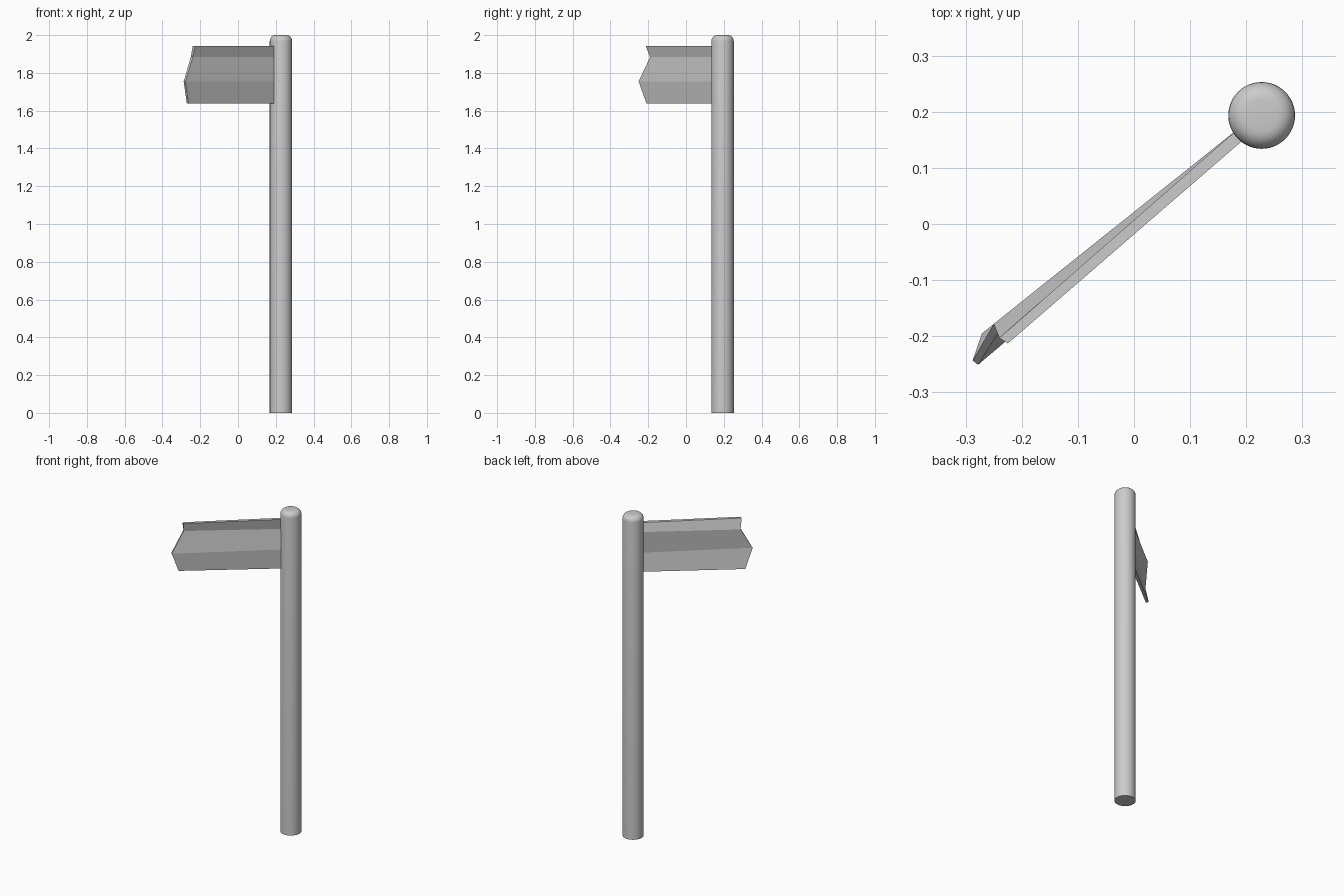
import bpy, bmesh, math
from mathutils import Vector

if "Cube" in bpy.data.objects:
    bpy.data.objects.remove(bpy.data.objects["Cube"])

POLE = Vector((0.2275, 0.1935))
R, H, ROUND, SIDES = 0.0595, 2.0, 0.032, 48


def make_object(name, bm):
    bmesh.ops.recalc_face_normals(bm, faces=bm.faces)
    mesh = bpy.data.meshes.new(name)
    bm.to_mesh(mesh)
    bm.free()
    ob = bpy.data.objects.new(name, mesh)
    bpy.context.collection.objects.link(ob)
    return ob


# pole: stacked rings with a rounded top rim
profile = [(R, 0.0)]
for i in range(7):
    a = math.radians(90 * i / 6)
    profile.append((R - ROUND + ROUND * math.cos(a), H - ROUND + ROUND * math.sin(a)))
bm = bmesh.new()
rings = []
for r, z in profile:
    rings.append([bm.verts.new((POLE.x + r * math.cos(t), POLE.y + r * math.sin(t), z))
                  for t in (2 * math.pi * k / SIDES for k in range(SIDES))])
for lo, hi in zip(rings, rings[1:]):
    for k in range(SIDES):
        j = (k + 1) % SIDES
        bm.faces.new((lo[k], lo[j], hi[j], hi[k]))
bm.faces.new(rings[0])
bm.faces.new(rings[-1])
pole = make_object("pole", bm)
bpy.context.view_layer.objects.active = pole
pole.select_set(True)
bpy.ops.object.shade_smooth_by_angle(angle=math.radians(35))

# folded panel: flat slab at the pole, zigzag at the free end
# each row: height, front xy and back xy of the free end
rows = [
    (1.942, (-0.225, -0.213), (-0.240, -0.203)),
    (1.883, (-0.240, -0.190), (-0.250, -0.178)),
    (1.755, (-0.278, -0.251), (-0.2875, -0.243)),
    (1.637, (-0.262, -0.209), (-0.271, -0.195)),
]
along = POLE.normalized()
side = Vector((along.y, -along.x))
root = POLE - along * 0.045
bm = bmesh.new()
loops = []
for z, front, back in rows:
    pts = [root + side * 0.012, front, back, root - side * 0.009]
    loops.append([bm.verts.new((p[0], p[1], z)) for p in pts])
for up, dn in zip(loops, loops[1:]):
    for k in range(4):
        j = (k + 1) % 4
        bm.faces.new((up[k], up[j], dn[j], dn[k]))
bm.faces.new(loops[0])
bm.faces.new(loops[-1])
make_object("folded_panel", bm)
